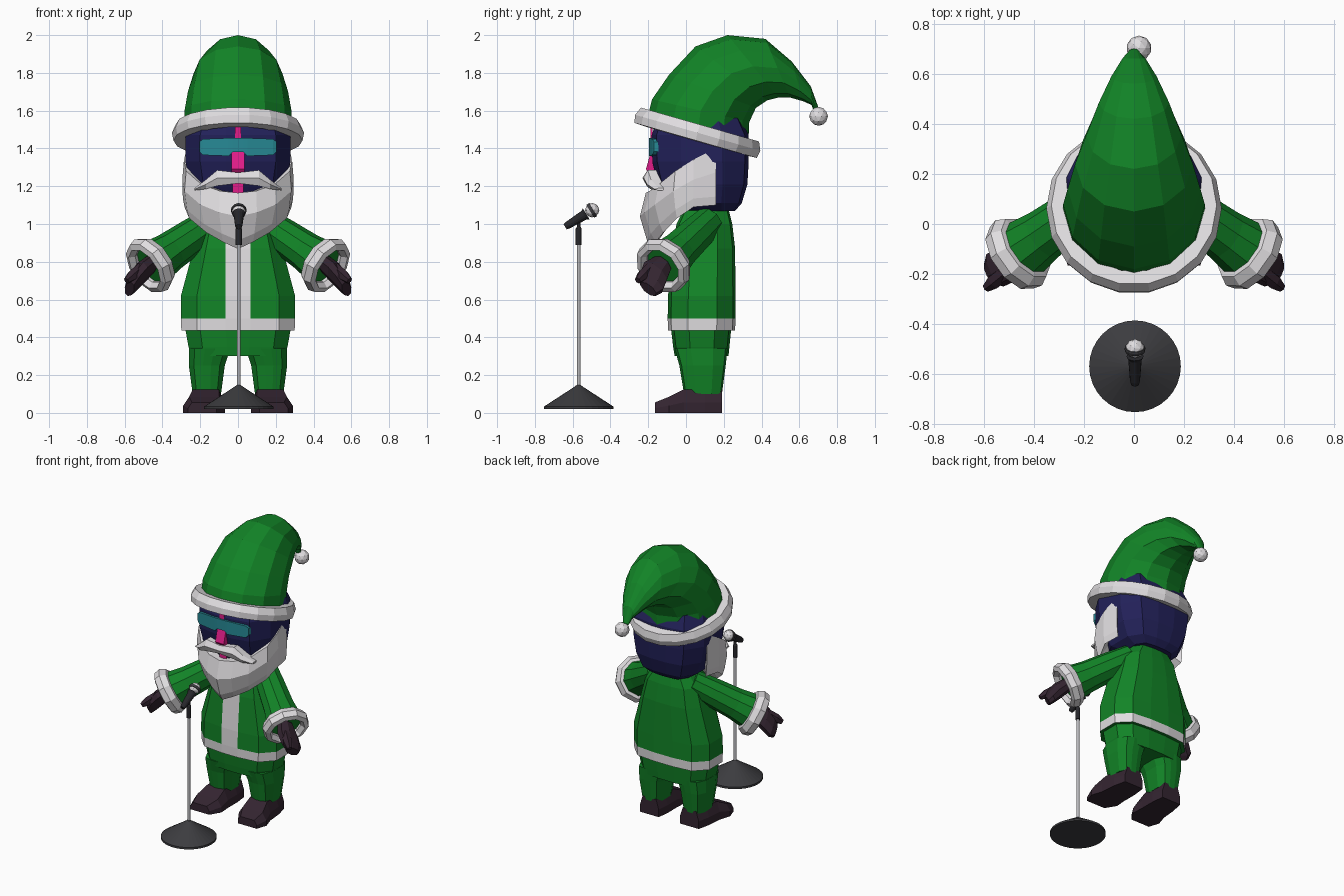
import bpy, bmesh, math
from mathutils import Vector as V

if "Cube" in bpy.data.objects:
    bpy.data.objects.remove(bpy.data.objects["Cube"])

def mat(name, r, g, b):
    m = bpy.data.materials.new(name)
    m.diffuse_color = (r, g, b, 1)
    m.use_nodes = True
    m.node_tree.nodes["Principled BSDF"].inputs["Base Color"].default_value = m.diffuse_color
    return m

GREEN = mat("green cloth", .006, .23, .02)
WHITE = mat("white fur", .75, .73, .75)
NAVY = mat("navy skin", .016, .015, .10)
TEAL = mat("teal lens", .02, .25, .30)
PINK = mat("pink paint", .75, .012, .25)
BROWN = mat("dark brown leather", .034, .018, .03)
DARK = mat("dark grey metal", .045, .045, .05)
STEEL = mat("light steel", .5, .5, .52)
BLACK = mat("black plastic", .02, .02, .024)

def loft(name, rings, mats, rule=None, closed=False, mirror=False):
    """Skin a list of equal rings; cap the ends or close into a tube."""
    bm = bmesh.new()
    vs = [[bm.verts.new(p) for p in r] for r in rings]
    n, k = len(rings[0]), len(rings)
    for i in range(k if closed else k - 1):
        for j in range(n):
            a, b = vs[i], vs[(i + 1) % k]
            f = bm.faces.new((a[j], a[(j + 1) % n], b[(j + 1) % n], b[j]))
            if rule:
                f.material_index = rule(i, j)
    if not closed:
        bm.faces.new(vs[0])
        bm.faces.new(vs[-1])
    bmesh.ops.recalc_face_normals(bm, faces=bm.faces)
    me = bpy.data.meshes.new(name)
    bm.to_mesh(me)
    bm.free()
    for m in mats:
        me.materials.append(m)
    o = bpy.data.objects.new(name, me)
    bpy.context.collection.objects.link(o)
    if mirror:
        md = o.modifiers.new("mirror", 'MIRROR')
        md.use_mirror_merge = False
    return o

def ring(c, u, v, n=12, off=0.0):
    c, u, v = V(c), V(u), V(v)
    return [c + u * math.cos(t) + v * math.sin(t)
            for t in ((j + off) * math.tau / n for j in range(n))]

def tube(name, p, q, stations, m, n=12, mirror=False):
    """Round loft along p->q; stations are (fraction, radius)."""
    p, q = V(p), V(q)
    d = (q - p).normalized()
    u = d.orthogonal().normalized()
    w = d.cross(u)
    return loft(name, [ring(p.lerp(q, f), u * r, w * r, n) for f, r in stations], [m], mirror=mirror)

def section(w, y0, y1, z, front=None, cx=0):
    """Twelve-sided rounded box section, starting at the front centre strip."""
    half = [(.23, -1), (.72, -.9), (1, -.4), (1, .45), (.72, .92), (.25, 1)]
    c, h = (y0 + y1) / 2, (y1 - y0) / 2
    pts = [[w * x, c + h * y, z] for x, y in half]
    if front:
        pts[0][0] = front
    full = pts + [[-x, y, zz] for x, y, zz in reversed(pts)]
    return [(x + cx, y, zz) for x, y, zz in full]

# jacket with front stripe and hem
body = [(.30, -.095, .26, .435), (.302, -.097, .262, .5), (.302, -.095, .262, .62),
        (.235, -.075, .26, .87), (.20, -.05, .245, 1.0), (.12, 0, .22, 1.10)]
loft("jacket", [section(*s, front=.065) for s in body], [GREEN, WHITE],
     rule=lambda i, j: 1 if i == 0 or j == 11 else 0)

# trousers
loft("trouser_seat", [section(w, a, b, z) for w, a, b, z in
     ((.245, -.06, .225, .30), (.262, -.068, .23, .35), (.28, -.08, .24, .45))], [GREEN])
loft("trouser_leg", [section(w, a, b, z, cx=x) for w, a, b, z, x in
     ((.075, -.01, .19, .10, .165), (.095, -.035, .21, .25, .165), (.11, -.06, .22, .34, .15))],
     [GREEN], mirror=True)

# shoes: lofted from heel to toe
loft("shoe", [[(c - a, y, 0), (c + a, y, 0), (c + a, y, h * .45), (c + a * .72, y, h),
               (c - a * .72, y, h), (c - a, y, h * .45)]
              for c, a, y, h in ((.16, .075, .19, .12), (.165, .09, .10, .125), (.17, .095, -.01, .125),
                                 (.18, .11, -.09, .085), (.19, .075, -.165, .055))], [BROWN], mirror=True)

# arms: sleeve, fur cuff, mitten and thumb
S, C = V((.13, .12, 1.01)), V((.46, -.115, .785))
d = (C - S).normalized()
u = d.cross(V((0, 0, 1))).normalized()
w = u.cross(d)
tube("sleeve", S, C, [(0, .085), (.3, .095), (.7, .105), (1, .125)], GREEN, 10, True)
loft("cuff", [ring(C + d * a, u * r, w * r, 10) for a, r in
     ((-.045, .115), (-.04, .14), (0, .16), (.04, .15), (.05, .12), (.02, .10))],
     [WHITE], closed=True, mirror=True)
side = V((.3, .75, -.55)).normalized()
flat = V((.65, .25, .7)).normalized()
loft("mitten", [ring(p, side * a, flat * b, 8, .5) for p, a, b in
     (((.465, -.125, .785), .06, .045), ((.515, -.165, .74), .085, .05),
      ((.555, -.185, .69), .085, .042), ((.575, -.20, .655), .055, .03))], [BROWN], mirror=True)
tube("thumb", (.51, -.19, .77), (.59, -.255, .70), [(0, .03), (.6, .032), (1, .018)], BROWN, 6, True)

# head
loft("head", [section(*s) for s in
     ((.15, .0, .26, 1.07), (.21, -.10, .295, 1.11), (.255, -.15, .325, 1.21), (.278, -.178, .332, 1.33),
      (.278, -.182, .332, 1.47), (.25, -.15, .29, 1.56))], [NAVY])

# wrap-round glasses
def strip(name, stations, m, thick):
    return loft(name, [[(x, y, a), (x, y, b), (x, y + thick, b), (x, y + thick, a)]
                       for x, y, a, b in stations], [m])
strip("glasses", [(-.205, -.17, 1.385, 1.435), (-.185, -.178, 1.365, 1.45), (-.05, -.196, 1.36, 1.455),
                  (-.03, -.197, 1.38, 1.455), (.03, -.197, 1.38, 1.455), (.05, -.196, 1.36, 1.455),
                  (.185, -.178, 1.365, 1.45), (.205, -.17, 1.385, 1.435)], TEAL, .03)

# pink face markings and nose
for name, hw, y, a, b in (("forehead_mark", .017, -.187, 1.45, 1.52), ("mouth_mark", .028, -.172, 1.165, 1.215)):
    strip(name, [(-hw, y, a, b), (hw, y, a, b)], PINK, .009)
loft("nose", [[(-.034, y, z), (.034, y, z), (.034, -.14, z), (-.034, -.14, z)]
              for y, z in ((-.19, 1.26), (-.212, 1.29), (-.187, 1.38))], [PINK])

# moustache
half = [(.0, -.225, 1.215, 1.272), (.11, -.218, 1.202, 1.285), (.17, -.20, 1.185, 1.235), (.23, -.16, 1.178, 1.19)]
loft("moustache", [[(x, y + .01, a), (x, y - .006, (a + b) / 2), (x, y + .015, b), (x, y + .09, b), (x, y + .09, a)]
     for x, y, a, b in [(-x, y, a, b) for x, y, a, b in half[:0:-1]] + half], [WHITE])

# beard: columns wrapping from one sideburn to the other
cols = [(.28, .16, 1.40, 1.10), (.295, .04, 1.34, 1.09), (.283, -.06, 1.28, 1.03), (.20, -.15, 1.21, .955),
        (.10, -.20, 1.175, .905), (.0, -.222, 1.165, .868)]
def column(x, y, top, bot, s):
    f = max(0, -y) * .1
    m = top + (bot - top) * .42
    return [(s * x * .82, y * .8 + .02, top), (s * x * .97, y * .96, top),
            (s * x * 1.0, y - f, m), (s * x * (.99 - f * 6), y + f * .7, bot + .045),
            (s * x * (.96 - f * 8), y + f * 2, bot), (s * x * .7, y * .45, bot + .11)]
loft("beard", [column(*c, 1) for c in cols] + [column(*c, -1) for c in cols[-2::-1]], [WHITE])

# hat: curved cone, each ring spans an upper and a lower profile point
hat = [(-.20, 1.58, .33, 1.43, .285), (-.18, 1.66, .335, 1.54, .283), (-.09, 1.79, .37, 1.615, .265),
       (.05, 1.94, .43, 1.655, .235), (.22, 2.0, .49, 1.67, .19), (.42, 1.98, .55, 1.67, .14),
       (.56, 1.86, .62, 1.65, .09), (.66, 1.73, .665, 1.63, .045), (.70, 1.62, .675, 1.60, .02)]
loft("hat", [ring((0, (a + c) / 2, (b + e) / 2), (0, (a - c) / 2, (b - e) / 2), (r, 0, 0), 12)
             for a, b, c, e, r in hat], [GREEN])

# tilted fur brim
t = math.radians(-16)
ax, up = V((0, math.cos(t), math.sin(t))), V((0, -math.sin(t), math.cos(t)))
loft("hat_brim", [ring(V((0, .062, 1.483)) + up * h, V((r, 0, 0)), ax * r, 18) for r, h in
     ((.275, .045), (.33, .045), (.35, .0), (.342, -.042), (.27, -.045))], [WHITE], closed=True)

def ball(name, c, r, m, sub):
    bpy.ops.mesh.primitive_ico_sphere_add(subdivisions=sub, radius=r, location=c)
    o = bpy.context.object
    o.name = name
    o.data.materials.append(m)
ball("hat_pompom", (.02, .702, 1.57), .05, WHITE, 2)

# microphone stand
Y, X = -.568, .004
def post(name, prof, m, n):
    loft(name, [ring((X, Y, z), (r, 0, 0), (0, r, 0), n) for r, z in prof], [m])
post("stand_base", [(.183, .02), (.183, .034), (.02, .14), (.012, .147)], DARK, 32)
post("stand_pole", [(.010, .13), (.010, .90)], STEEL, 12)
post("stand_clutch", [(.016, .89), (.016, .975), (.010, .985), (.010, 1.01)], BLACK, 12)
P, Q = (X, -.64, .985), (X, -.497, 1.073)
tube("microphone_handle", P, Q, [(0, .016), (.1, .02), (.7, .027), (.78, .034)], BLACK, 14)
tube("microphone_band", P, Q, [(.93, .04), (1.0, .042), (1.04, .04)], DARK, 14)
ball("microphone_head", Q, .038, WHITE, 2)
